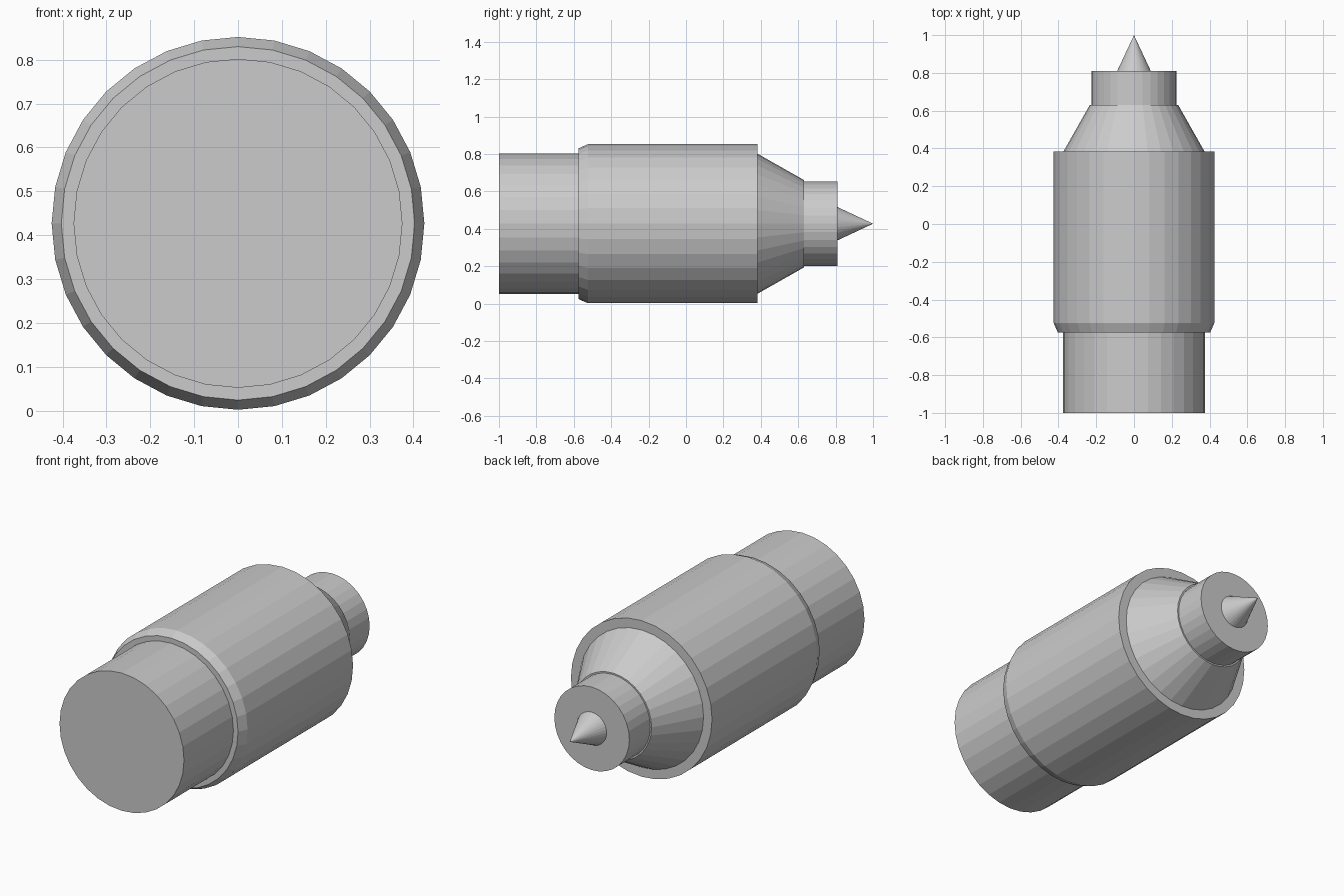
import bpy, bmesh
from math import sin, cos, pi

if "Cube" in bpy.data.objects:
    bpy.data.objects.remove(bpy.data.objects["Cube"])

AXIS_Z = 0.427
SIDES = 32


def turned(name, profile):
    """Closed flat-faced solid turned about the y axis from (y, radius) points."""
    bm = bmesh.new()
    rings = []
    for y, r in profile:
        if r == 0:
            rings.append([bm.verts.new((0, y, AXIS_Z))] * SIDES)
        else:
            rings.append([bm.verts.new((r * sin(2 * pi * i / SIDES), y,
                                        AXIS_Z + r * cos(2 * pi * i / SIDES)))
                          for i in range(SIDES)])
    for a, b in zip(rings, rings[1:]):
        for i in range(SIDES):
            j = (i + 1) % SIDES
            corners = list(dict.fromkeys((a[i], a[j], b[j], b[i])))
            bm.faces.new(corners)
    for (y, r), ring in ((profile[0], rings[0]), (profile[-1], rings[-1])):
        if r > 0:
            bm.faces.new(ring)
    bmesh.ops.recalc_face_normals(bm, faces=bm.faces)
    mesh = bpy.data.meshes.new(name)
    bm.to_mesh(mesh)
    bm.free()
    obj = bpy.data.objects.new(name, mesh)
    bpy.context.collection.objects.link(obj)
    return obj


# Rear cylinder
turned("rear_cap", [(-1, 0.375), (-0.575, 0.375)])
# Main barrel with chamfered rear edge
turned("barrel", [(-0.575, 0.403), (-0.525, 0.425), (0.383, 0.425)])
# Tapered shoulder
turned("shoulder", [(0.383, 0.374), (0.63, 0.234)])
# Narrow collar
turned("collar", [(0.63, 0.226), (0.81, 0.226)])
# Pointed tip
turned("tip", [(0.81, 0.089), (1.0, 0)])
